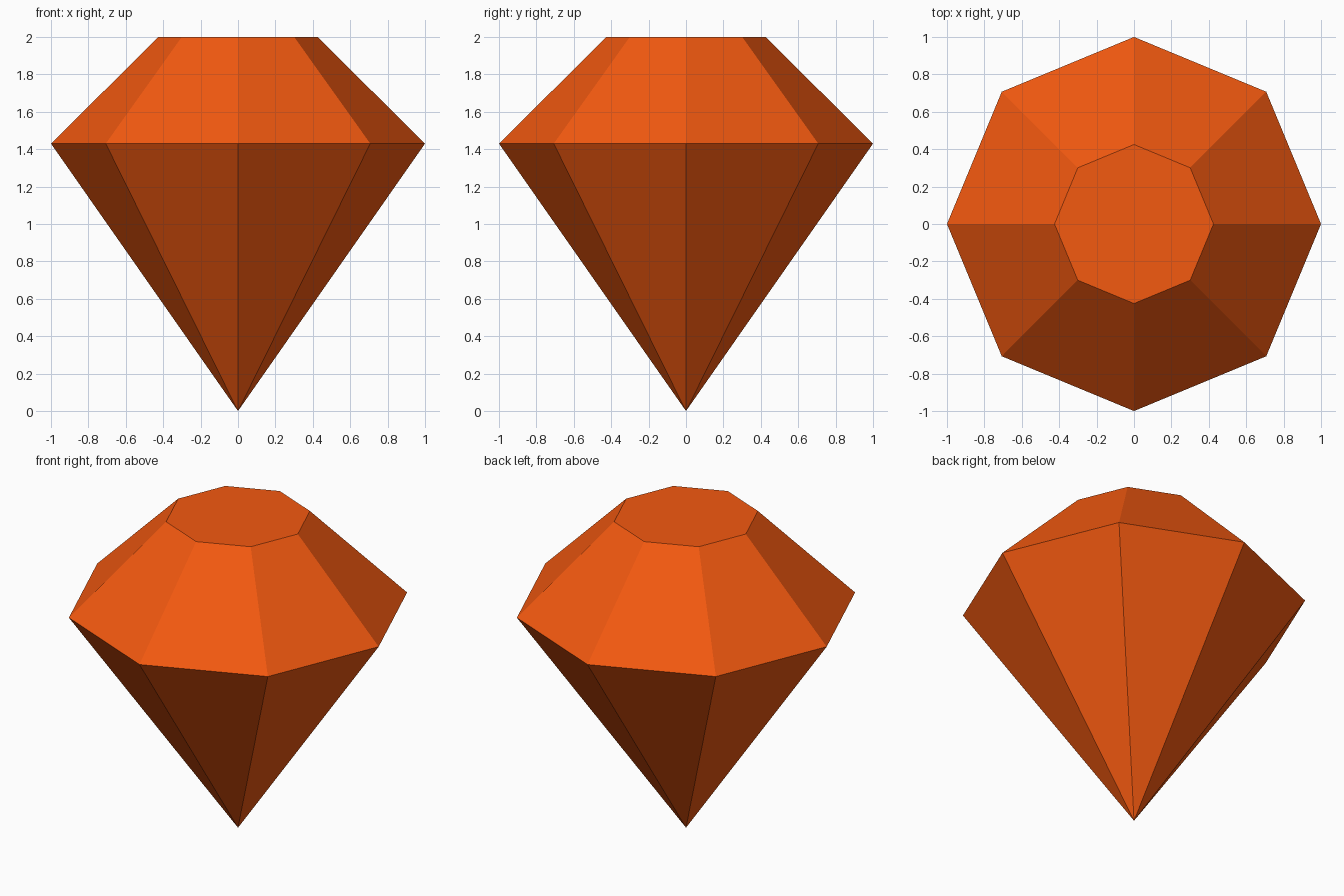
import bpy, bmesh
from math import cos, sin, pi

if "Cube" in bpy.data.objects:
    bpy.data.objects.remove(bpy.data.objects["Cube"])

SIDES = 8
GIRDLE_R, GIRDLE_Z = 1.0, 1.43
TABLE_R, TABLE_Z = 0.425, 2.0

bm = bmesh.new()


def ring(radius, z):
    return [bm.verts.new((radius * cos(2 * pi * i / SIDES),
                          radius * sin(2 * pi * i / SIDES), z))
            for i in range(SIDES)]


tip = bm.verts.new((0, 0, 0))
girdle = ring(GIRDLE_R, GIRDLE_Z)
table = ring(TABLE_R, TABLE_Z)

# Pavilion facets below the girdle, crown facets above it
for i in range(SIDES):
    j = (i + 1) % SIDES
    bm.faces.new((tip, girdle[j], girdle[i]))
    bm.faces.new((girdle[i], girdle[j], table[j], table[i]))

# Flat table on top
bm.faces.new(table)
bmesh.ops.recalc_face_normals(bm, faces=bm.faces[:])

mesh = bpy.data.meshes.new("gem")
bm.to_mesh(mesh)
bm.free()
gem = bpy.data.objects.new("gem", mesh)
bpy.context.collection.objects.link(gem)

# Orange gem colour
orange = bpy.data.materials.new("orange")
orange.diffuse_color = (0.9, 0.1, 0.005, 1)
orange.use_nodes = True
orange.node_tree.nodes["Principled BSDF"].inputs["Base Color"].default_value = orange.diffuse_color
mesh.materials.append(orange)
